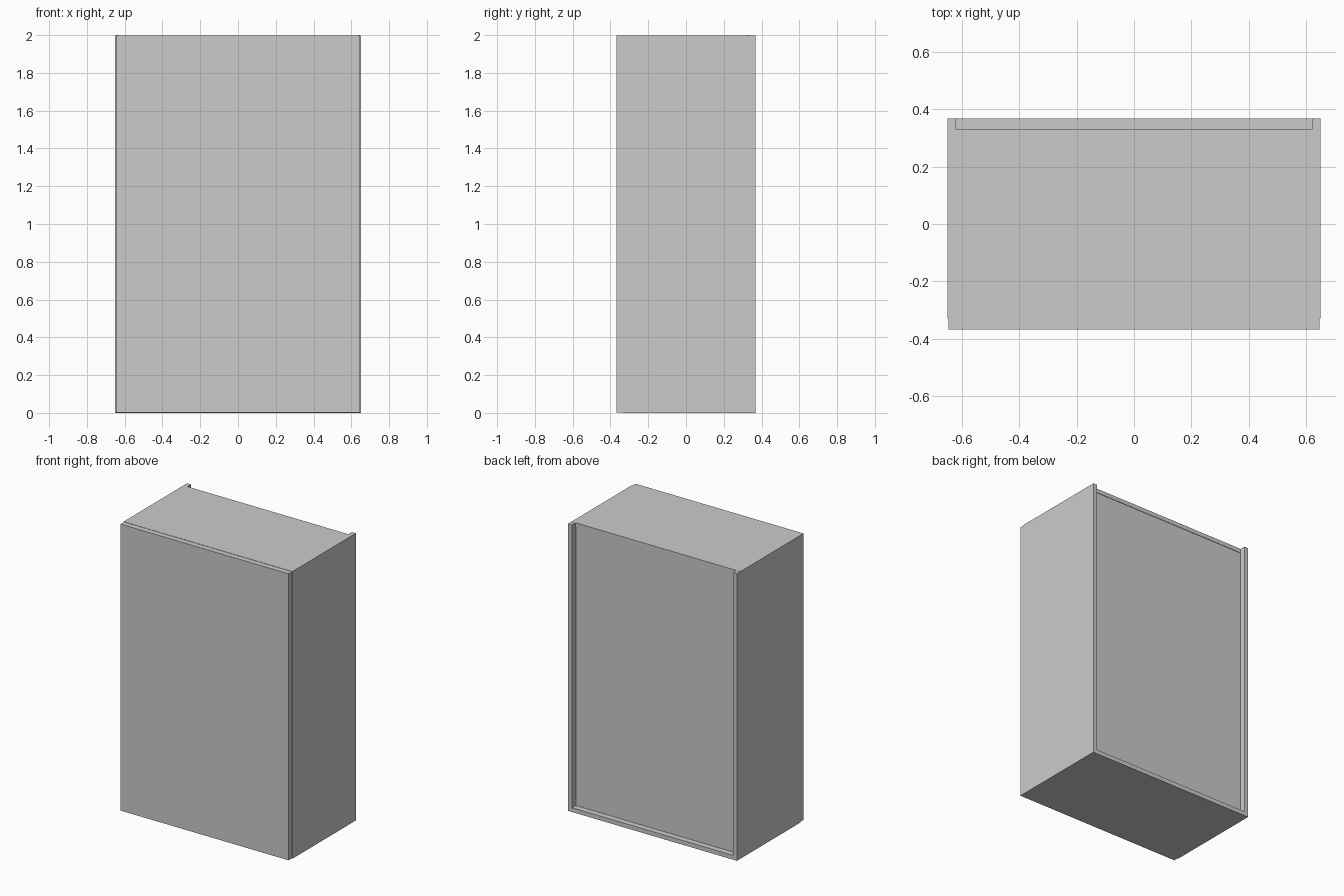
import bpy

if "Cube" in bpy.data.objects:
    bpy.data.objects.remove(bpy.data.objects["Cube"])


def box(name, x, y, z):
    """Axis-aligned box from (min, max) ranges."""
    bpy.ops.mesh.primitive_cube_add(
        size=1, location=[(r[0] + r[1]) / 2 for r in (x, y, z)])
    ob = bpy.context.object
    ob.name = name
    ob.scale = [r[1] - r[0] for r in (x, y, z)]
    bpy.ops.object.transform_apply(location=False, rotation=False, scale=True)
    return ob


W, D, H = 0.65, 0.368, 2.0   # half width, half depth, height
T = 0.03                     # board thickness
FRONT = -0.33                # front of the carcass, behind the door
BACK = 0.33                  # recessed back plane
GAP = 0.003                  # door reveal
INNER = W - T

# Side boards run the full height and past the recessed back
for s, side in ((-1, "left"), (1, "right")):
    box(side + "_side", sorted((s * W, s * INNER)), (FRONT, D), (0, H - 0.001))
    # Small pin ends showing at the rear top corners
    box(side + "_pin", sorted((s * 0.634, s * 0.642)), (0.326, 0.334), (H - 0.04, H))

# Bottom reaches the rear edge, top stops at the recess
box("bottom_board", (-INNER, INNER), (FRONT, D), (0, T))
box("top_board", (-INNER, INNER), (FRONT, BACK), (H - T, H - 0.001))

# Back panel set in between the boards
box("back_panel", (-INNER, INNER), (BACK - 0.02, BACK - 0.003), (T, H - T))

# Front door, slightly smaller than the carcass
box("front_door", (-W + GAP, W - GAP), (-D, FRONT), (GAP, H - GAP))
